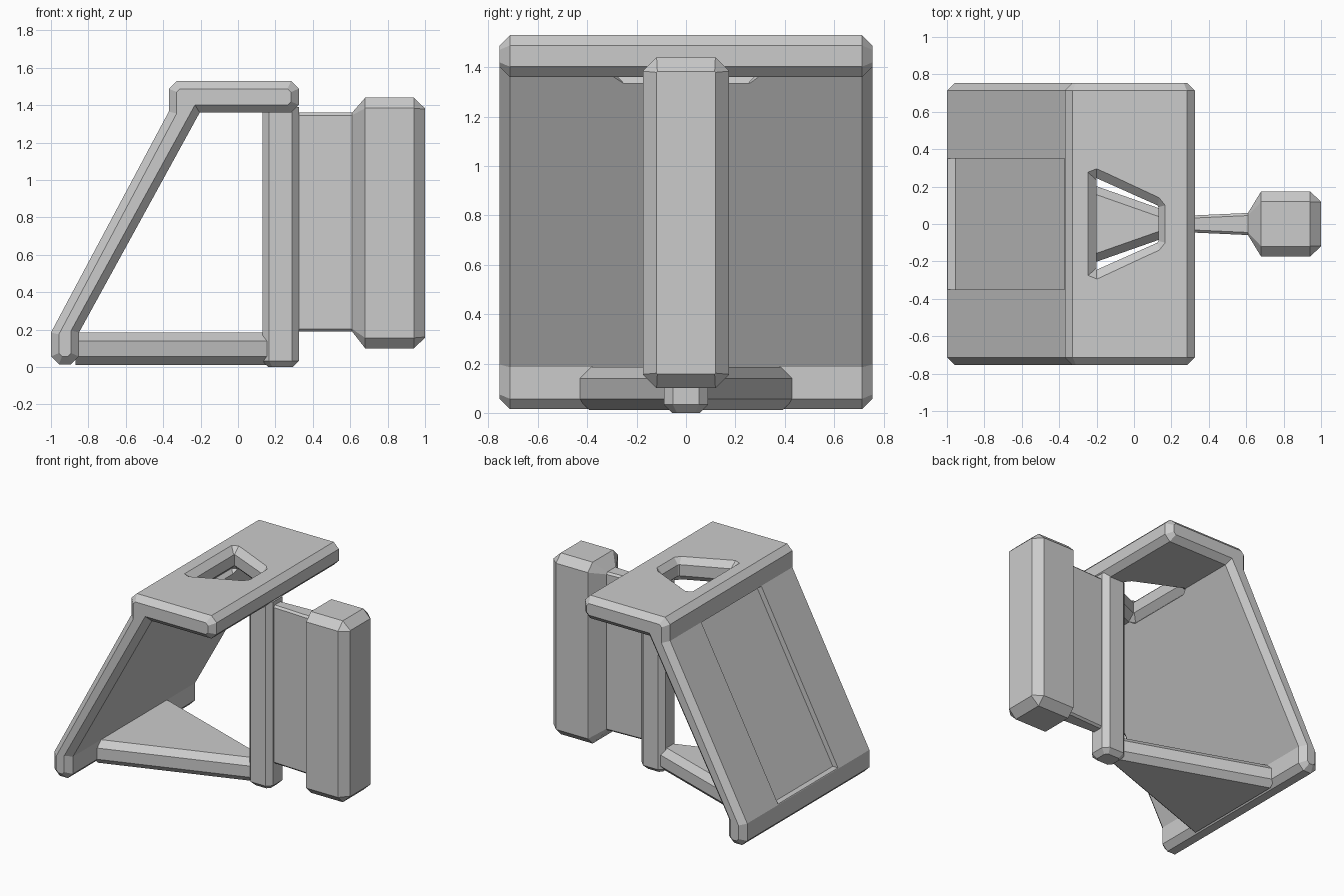
import bpy
import bmesh

if "Cube" in bpy.data.objects:
    bpy.data.objects.remove(bpy.data.objects["Cube"], do_unlink=True)

GREY = 0.6
grey = bpy.data.materials.new("light_grey")
grey.use_nodes = True
grey.diffuse_color = (GREY, GREY, GREY, 1)
grey.node_tree.nodes["Principled BSDF"].inputs["Base Color"].default_value = (GREY, GREY, GREY, 1)


def finish(bm, name):
    bmesh.ops.recalc_face_normals(bm, faces=bm.faces[:])
    mesh = bpy.data.meshes.new(name)
    bm.to_mesh(mesh)
    bm.free()
    mesh.materials.append(grey)
    obj = bpy.data.objects.new(name, mesh)
    bpy.context.collection.objects.link(obj)
    return obj


def loft(name, rings):
    """Skin a closed solid through rings with equal point counts."""
    bm = bmesh.new()
    rows = [[bm.verts.new(p) for p in ring] for ring in rings]
    n = len(rows[0])
    for a, b in zip(rows, rows[1:]):
        for i in range(n):
            j = (i + 1) % n
            bm.faces.new((a[i], a[j], b[j], b[i]))
    bm.faces.new(rows[0])
    bm.faces.new(rows[-1])
    return finish(bm, name)


def octagon(a0, a1, b0, b1, c):
    """Rectangle with corners cut by c."""
    return [(a0 + c, b0), (a1 - c, b0), (a1, b0 + c), (a1, b1 - c),
            (a1 - c, b1), (a0 + c, b1), (a0, b1 - c), (a0, b0 + c)]


def section_x(x, half, z0, z1, c):
    return [(x, y, z) for y, z in octagon(-half, half, z0, z1, c)]


def extrude_y(name, profile, half, chamfer=0):
    """Extrude an xz profile along y, chamfering the rims of both ends."""
    bm = bmesh.new()
    rows = [[bm.verts.new((x, y, z)) for x, z in profile] for y in (-half, half)]
    ends = [bm.faces.new(row) for row in rows]
    n = len(profile)
    for i in range(n):
        j = (i + 1) % n
        bm.faces.new((rows[0][i], rows[0][j], rows[1][j], rows[1][i]))
    bmesh.ops.recalc_face_normals(bm, faces=bm.faces[:])
    if chamfer:
        rims = [e for f in ends for e in f.edges]
        bmesh.ops.bevel(bm, geom=rims, offset=chamfer, offset_type='OFFSET',
                        segments=1, profile=0.5, affect='EDGES')
    return finish(bm, name)


def cut(target, cutter):
    cutter.hide_render = True
    mod = target.modifiers.new("cut", 'BOOLEAN')
    mod.object = cutter
    mod.solver = 'EXACT'
    bpy.context.view_layer.objects.active = target
    bpy.ops.object.modifier_apply(modifier=mod.name)
    bpy.data.objects.remove(cutter, do_unlink=True)


# Bent plate: foot, sloping back and top shelf
c = 0.042
frame = extrude_y("bent_plate", [
    (-1, 0.185), (-1, 0.015 + c), (-1 + c, 0.015), (-0.85 - c, 0.015),
    (-0.85, 0.015 + c), (-0.85, 0.185), (-0.205, 1.36), (0.325 - c, 1.36),
    (0.325, 1.36 + c), (0.325, 1.53 - c), (0.325 - c, 1.53),
    (-0.37 + c, 1.53), (-0.37, 1.53 - c), (-0.37, 1.366)], 0.755, c)

# Shallow recess down the middle of the slope
cut(frame, extrude_y("recess_cutter", [
    (-1.06, 0.19), (-0.955, 0.19), (-0.325, 1.364), (-0.47, 1.364)], 0.35))


# Tapered opening through the shelf, flared above and below
def opening(z, t):
    side = [(-0.2 - 0.045 * t, 0.235 + 0.04 * t), (-0.2, 0.245 + 0.05 * t),
            (0.125 + 0.01 * t, 0.1 + 0.04 * t), (0.13 + 0.036 * t, 0.09 + 0.01 * t)]
    return [(x, y, z) for x, y in side] + [(x, -y, z) for x, y in reversed(side)]


cut(frame, loft("opening_cutter", [
    opening(z, t) for z, t in
    ((1.54, 1.24), (1.487, 0), (1.405, 0), (1.36, 1), (1.32, 0.1))]))

# Triangular base web
loft("base_web", [section_x(-0.87, 0.437, 0.012, 0.185, 0.045),
                  section_x(0.16, 0.075, 0.012, 0.185, 0.045)])

# Upright post with chamfered foot
loft("post", [[(x, y, z) for x, y in octagon(0.13 + d, 0.325 - d, -0.09 + d, 0.09 - d, 0.037 - d / 2)]
              for z, d in ((0, 0.033), (0.033, 0), (1.39, 0))])

# Thin neck joining post and grip
loft("neck", [section_x(0.3, 0.045, 0.19, 1.36, 0.014),
              section_x(0.63, 0.06, 0.19, 1.36, 0.014)])

# Chunky grip block, narrowing to the neck
loft("grip", [section_x(0.61, 0.06, 0.19, 1.36, 0.014),
              section_x(0.68, 0.175, 0.1, 1.44, 0.056),
              section_x(0.94, 0.175, 0.1, 1.44, 0.056),
              section_x(1.0, 0.12, 0.157, 1.383, 0.004)])
